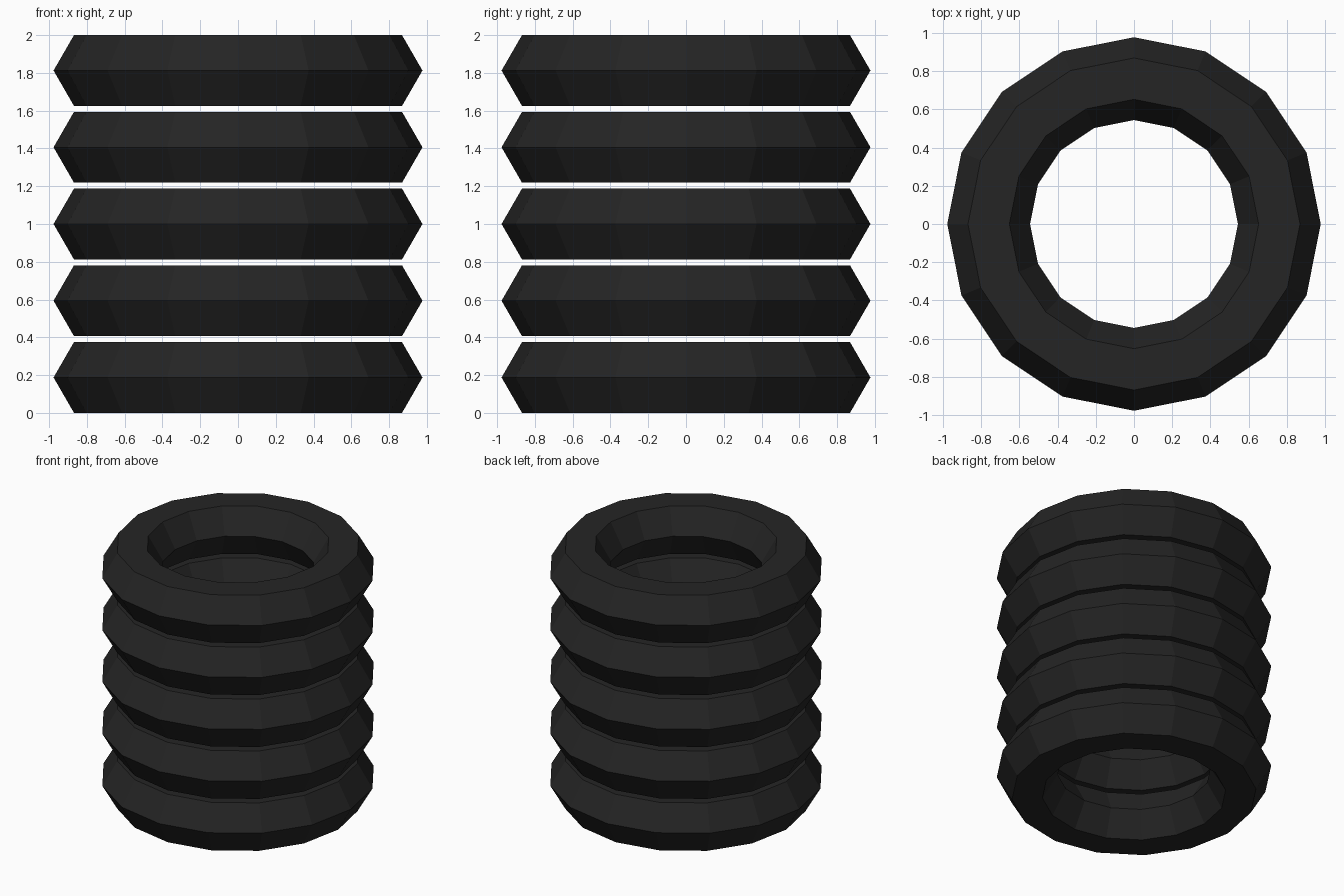
import bpy
import math

if "Cube" in bpy.data.objects:
    bpy.data.objects.remove(bpy.data.objects["Cube"])

# Black rubber material
rubber = bpy.data.materials.new("black_rubber")
rubber.diffuse_color = (0.018, 0.018, 0.018, 1.0)
rubber.use_nodes = True
rubber.node_tree.nodes["Principled BSDF"].inputs["Base Color"].default_value = rubber.diffuse_color

MAJOR, MINOR = 0.76, 0.2165          # ring radius, section radius
HALF = MINOR * math.sin(math.pi / 3)  # half height of the hexagonal section
COUNT = 5
STEP = (2.0 - 2 * HALF) / (COUNT - 1)

# Stack of low-poly tyres: 16-sided rings with a hexagonal section
for i in range(COUNT):
    bpy.ops.mesh.primitive_torus_add(
        major_segments=16, minor_segments=6,
        major_radius=MAJOR, minor_radius=MINOR,
        location=(0, 0, HALF + i * STEP))
    tyre = bpy.context.object
    tyre.name = f"tyre_{i + 1}"
    tyre.data.materials.append(rubber)
    bpy.ops.object.shade_flat()
